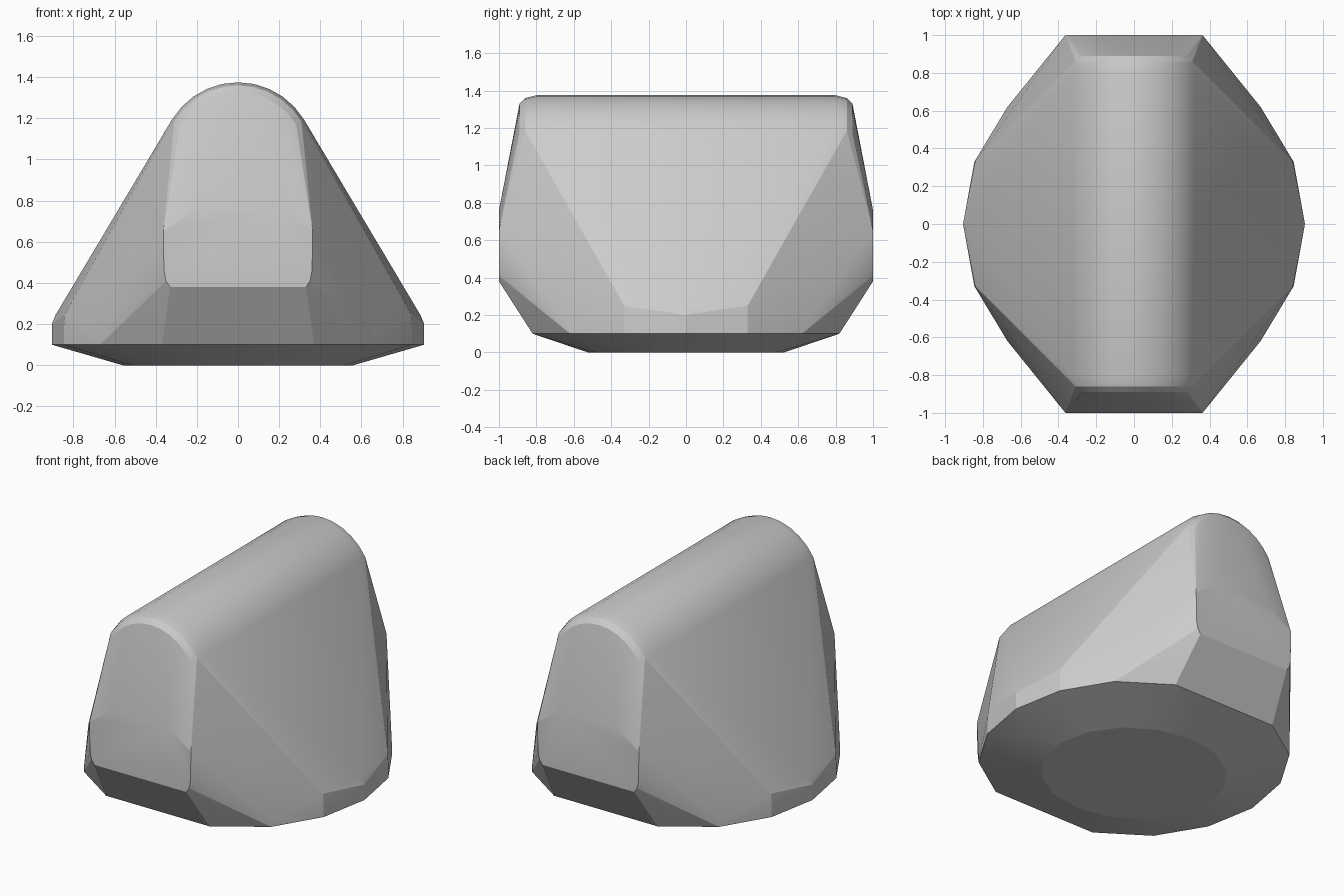
import bpy, bmesh, math

if "Cube" in bpy.data.objects:
    bpy.data.objects.remove(bpy.data.objects["Cube"])

points = set()

def add(x, y, z):
    """Add a point mirrored over x and y."""
    for sx in (1, -1):
        for sy in (1, -1):
            points.add((round(sx * x, 4), round(sy * y, 4), round(z, 4)))

# flat round base
for i in range(5):
    a = math.radians(22.5 * i)
    add(0.56 * math.cos(a), 0.525 * math.sin(a), 0)

# wide rim with short upright band
for x, y, top in ((0.905, 0, 0.2), (0.845, 0.33, 0.2), (0.67, 0.62, 0.12)):
    add(x, y, 0.1)
    add(x, y, top)
add(0.37, 0.82, 0.1)
add(0.888, 0, 0.242)
add(0.84, 0.33, 0.25)

# flat end panels with softened corners
for x, z in ((0.33, 0.38), (0.35, 0.41), (0.36, 0.46), (0.363, 0.65), (0.2, 0.76)):
    add(x, 1, z)

# rounded ridge, shrinking at both ends
for y, r in ((0.80, 0.375), (0.86, 0.36), (0.89, 0.33)):
    for i in range(6):
        a = math.radians(11.8 * i)
        add(r * math.sin(a), y, 1.0 + r * math.cos(a))

# wrap everything in a convex shell
bm = bmesh.new()
for p in sorted(points):
    bm.verts.new(p)
bmesh.ops.convex_hull(bm, input=bm.verts)
bmesh.ops.delete(bm, geom=[v for v in bm.verts if not v.link_faces], context='VERTS')
bmesh.ops.dissolve_limit(bm, angle_limit=math.radians(0.6), verts=bm.verts, edges=bm.edges)
bmesh.ops.recalc_face_normals(bm, faces=bm.faces)
mesh = bpy.data.meshes.new("ridged_body")
bm.to_mesh(mesh)
bm.free()
body = bpy.data.objects.new("ridged_body", mesh)
bpy.context.collection.objects.link(body)
bpy.context.view_layer.objects.active = body
body.select_set(True)
bpy.ops.object.shade_smooth_by_angle(angle=math.radians(14))
